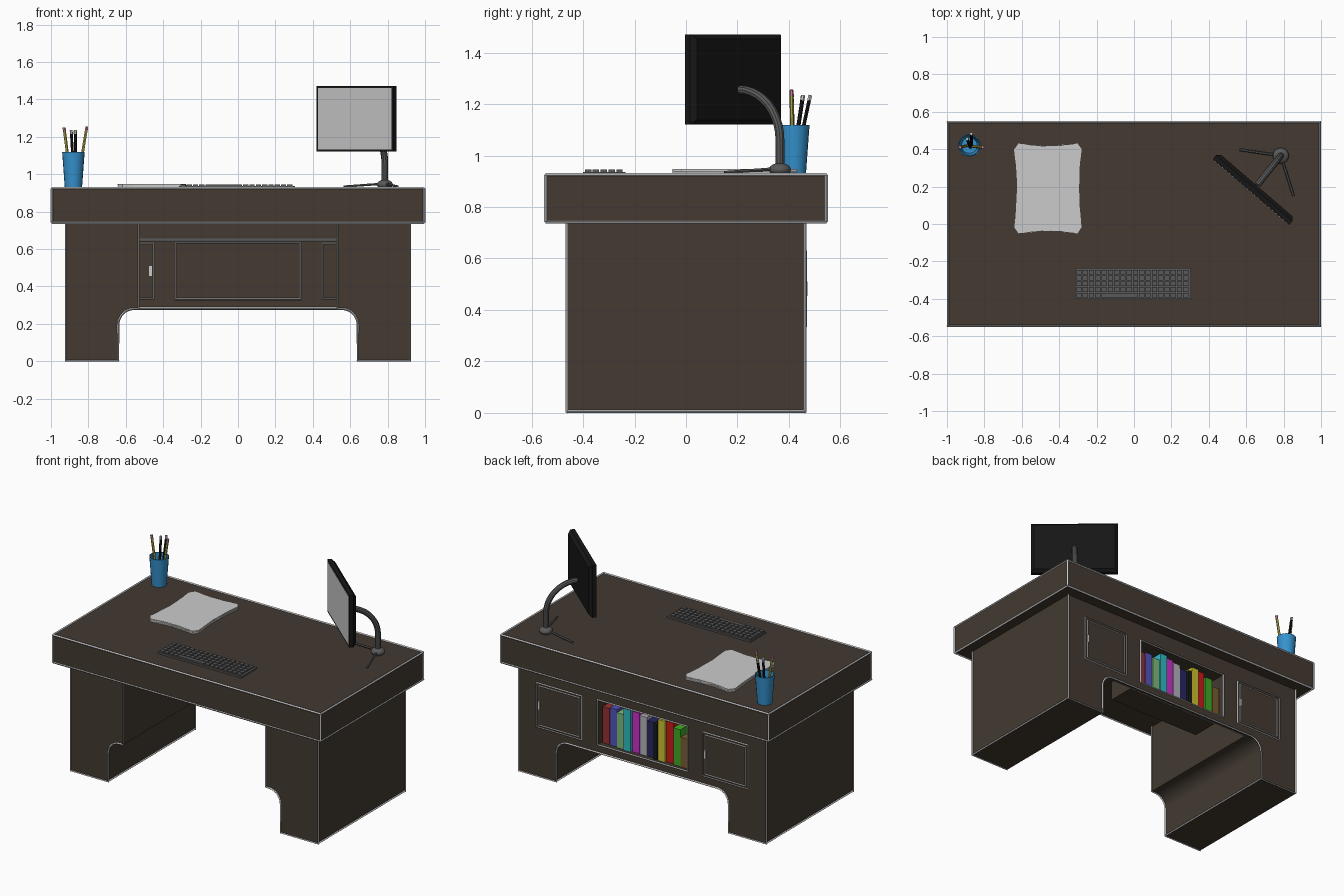
import bpy, bmesh, math, random
from mathutils import Vector

if "Cube" in bpy.data.objects:
    bpy.data.objects.remove(bpy.data.objects["Cube"])
random.seed(4)

def mat(name, r, g, b):
    m = bpy.data.materials.new(name)
    m.diffuse_color = (r, g, b, 1)
    m.use_nodes = True
    m.node_tree.nodes["Principled BSDF"].inputs["Base Color"].default_value = m.diffuse_color
    return m

WOOD = mat("dark_wood", .056, .042, .031)
BLACK = mat("black", .008, .008, .008)
METAL = mat("grey_metal", .1, .1, .1)
BLUE = mat("cup_blue", .035, .29, .62)
YELLOW = mat("pencil_yellow", .5, .45, .08)
PINK = mat("eraser_pink", .7, .25, .4)

def finish(o, name, m=None):
    o.name = name
    if m:
        o.data.materials.append(m)
    return o

def mesh_obj(name, bm, m=None):
    bmesh.ops.recalc_face_normals(bm, faces=bm.faces[:])
    me = bpy.data.meshes.new(name)
    bm.to_mesh(me)
    bm.free()
    o = bpy.data.objects.new(name, me)
    bpy.context.collection.objects.link(o)
    return finish(o, name, m)

def add_box(bm, x0, x1, y0, y1, z0, z1):
    vs = bmesh.ops.create_cube(bm, size=1)["verts"]
    for v in vs:
        v.co = ((x0 + x1) / 2 + v.co.x * (x1 - x0), (y0 + y1) / 2 + v.co.y * (y1 - y0),
                (z0 + z1) / 2 + v.co.z * (z1 - z0))
    return vs

def boxes(name, dims, m=None):
    bm = bmesh.new()
    for d in dims:
        add_box(bm, *d)
    return mesh_obj(name, bm, m)

def prism(name, pts, axis, a, b, m=None):
    """Extrude a 2D outline along y or z."""
    bm = bmesh.new()
    put = (lambda p, t: (p[0], t, p[1])) if axis == 'y' else (lambda p, t: (p[0], p[1], t))
    f = bm.faces.new([bm.verts.new(put(p, a)) for p in pts])
    ext = bmesh.ops.extrude_face_region(bm, geom=[f])["geom"]
    off = Vector((0, b - a, 0)) if axis == 'y' else Vector((0, 0, b - a))
    bmesh.ops.translate(bm, vec=off, verts=[v for v in ext if isinstance(v, bmesh.types.BMVert)])
    return mesh_obj(name, bm, m)

def tubes(name, paths, r, m=None, res=0, smooth=False):
    """paths: list of (points, closed)"""
    c = bpy.data.curves.new(name, 'CURVE')
    c.dimensions = '3D'
    c.bevel_depth, c.bevel_resolution, c.use_fill_caps = r, res, True
    for pts, closed in paths:
        s = c.splines.new('POLY')
        s.points.add(len(pts) - 1)
        for p, q in zip(s.points, pts):
            p.co = (*q, 1)
        s.use_cyclic_u = closed
    o = bpy.data.objects.new(name, c)
    bpy.context.collection.objects.link(o)
    bpy.ops.object.select_all(action='DESELECT')
    o.select_set(True)
    bpy.context.view_layer.objects.active = o
    bpy.ops.object.convert(target='MESH')
    o = bpy.context.object
    if smooth:
        bpy.ops.object.shade_smooth_by_angle()
    else:
        o.data.polygons.foreach_set("use_smooth", [False] * len(o.data.polygons))
    return finish(o, name, m)

def rect_xz(x0, x1, z0, z1, y):
    return ([(x0, y, z0), (x1, y, z0), (x1, y, z1), (x0, y, z1)], True)

# desk top with edge trim
boxes("desk_top", [(-.996, .996, -.546, .546, .742, .926)], WOOD)
X, Y = .994, .544
ring = [(-X, -Y), (X, -Y), (X, Y), (-X, Y)]
tubes("desk_top_trim", [([(x, y, z) for x, y in ring], True) for z in (.743, .925)]
      + [([(x, y, .743), (x, y, .925)], False) for x, y in ring], .008)

# pedestals: arched profile, mirrored
arc = [(.555 + .085 * math.sin(t), .195 + .085 * math.cos(t))
       for t in [i * math.pi / 16 for i in range(9)]]
prof = [(.92, 0.002), (.92, .742), (.53, .742), (.53, .28)] + arc + [(.64, 0.002)]
B = .462
for s, side in ((1, "right"), (-1, "left")):
    pts = [(s * x, z) for x, z in prof]
    prism(side + "_pedestal", pts, 'y', -B, B, WOOD)
    back = [p for i, p in enumerate(pts) if i not in (2, 3)]
    lines = [([(x, -B, z) for x, z in pts], True),
             ([(x, B, z) for x, z in back[2:] + back[:2]], False)]
    lines += [([(s * x, -B, .006), (s * x, B, .006)], False) for x in (.64, .92)]
    tubes(side + "_pedestal_trim", lines, .006)

# back panel around the open bookshelf
F = .435
boxes("back_panel", [(-.53, -.335, F, B, .28, .742), (.335, .53, F, B, .28, .742),
                     (-.335, .335, F, B, .28, .33), (-.335, .335, F, B, .635, .742)], WOOD)
tubes("back_panel_trim", [([(-.56, B, .28), (.56, B, .28)], False),
                          ([(-.53, F, .283), (.53, F, .283)], False),
                          ([(-.53, F, .65), (.53, F, .65)], False)], .006)
boxes("bookshelf_box", [(-.335, .335, .19, B, .325, .335), (-.335, .335, .19, B, .63, .64),
                        (-.34, -.33, .19, B, .325, .64), (.33, .34, .19, B, .325, .64),
                        (-.335, .335, .19, .2, .325, .64)], WOOD)
tubes("bookshelf_trim", [rect_xz(-.334, .334, .333, .635, y) for y in (.19, B)], .006)

# cabinet doors, showing on both faces of the panel
for x0, x1, hx, side in ((.45, .785, .765, "right"), (-.785, -.45, -.468, "left")):
    boxes(side + "_door", [(x0, x1, F - .004, B + .003, .335, .63)], WOOD)
    tubes(side + "_door_trim", [rect_xz(x0, x1, .335, .63, y) for y in (F - .004, B + .002)]
          + [rect_xz(x0 + .018, x1 - .018, .351, .614, B + .002)], .006)
    boxes(side + "_door_handle", [(hx - .007, hx + .007, F - .012, B + .011, .455, .51)])

# books
colours = [(.3, .03, .03), (.09, .09, .5), (.2, .5, .2), (.03, .5, .55), (.6, .03, .6), (.45, .45, .5),
           (.02, .02, .12), (.01, .01, .01), (.6, .55, .03), (.6, .01, .01), (.05, .4, .02), (.2, .11, .03)]
x = .322
for i, c in enumerate(colours):
    w = .03 if i == 7 else .056
    h = random.uniform(.23, .285) if i < 11 else .2
    boxes("book_%d" % (i + 1), [(x - w + .004, x, .22, .425 + random.uniform(0, .02), .336, .336 + h)],
          mat("book_cover_%d" % (i + 1), *c))
    x -= w

# monitor: casing tapering toward the back, light screen
bm = bmesh.new()
add_box(bm, -.27, .27, -.022, .005, -.175, .175)
for v in add_box(bm, -.27, .27, .005, .024, -.175, .175):
    if v.co.y > .02:
        v.co.x *= .93
        v.co.z *= .9
mon = mesh_obj("monitor_casing", bm, BLACK)
scr = boxes("monitor_screen", [(-.258, .258, -.0245, -.02, -.165, .165)])
for o in (mon, scr):
    o.location = (.64, .188, 1.296)
    o.rotation_euler.z = math.radians(-40.7)

# monitor arm, hub and feet
a, b = Vector((.785, .365, 0)), Vector((.66, .21, 0))
path = [(.785, .365, .94), (.785, .365, 1.03)]
for i in range(11):
    t = i / 10 * math.pi / 2
    p = a.lerp(b, 1 - math.cos(t))
    path.append((p.x, p.y, 1.06 + .195 * math.sin(t)))
tubes("monitor_arm", [(path, False)], .018, METAL, 3, True)
bpy.ops.mesh.primitive_uv_sphere_add(segments=20, ring_count=10, radius=1, location=(.785, .365, .945))
hub = finish(bpy.context.object, "monitor_stand_hub", METAL)
hub.scale = (.043, .043, .026)
bpy.ops.object.shade_smooth_by_angle()
tubes("monitor_stand_feet", [([(.785, .365, .95), (.565, .397, .934)], False),
                             ([(.785, .365, .95), (.853, .15, .934)], False)], .007, METAL, 1)

# keyboard with rows of keys
keys = [(-.315, .305, -.4, -.235, .926, .937)]
for r in range(5):
    y = -.393 + r * .0305
    k = 0
    while k < 18:
        n = 6 if (r == 0 and k == 4) else 1
        x = -.308 + k * .0336
        keys.append((x, x + .0336 * n - .006, y, y + .025, .936, .946))
        k += n
boxes("keyboard", keys, METAL)

# pile of loose sheets with curved-in edges
def sheet(j):
    pts = []
    half = [(-.19, -.25), (.19, -.25), (.19, .25), (-.19, .25)]
    for i in range(4):
        p, q = Vector(half[i]), Vector(half[(i + 1) % 4])
        inward = -(p + q).normalized()
        for k in range(1, 12):
            t = k / 12
            bow = .02 * math.sin(math.pi * t) + random.uniform(0, .004)
            w = p.lerp(q, t) + inward * bow
            pts.append((-.46 + w.x, .19 + w.y))
    return pts
for j in range(5):
    z = .927 + j * .0042
    prism("paper_sheet_%d" % (j + 1), sheet(j), 'z', z, z + .0036)

# pen cup: open turned shell
bm = bmesh.new()
prev = None
N = 20
rings = []
for r, z in ((.046, .927), (.06, 1.118), (.055, 1.118), (.042, .935)):
    rings.append([bm.verts.new((-.88 + r * math.cos(6.28318 * i / N), .42 + r * math.sin(6.28318 * i / N), z))
                  for i in range(N)])
for p, q in zip(rings, rings[1:]):
    for i in range(N):
        bm.faces.new((p[i], p[(i + 1) % N], q[(i + 1) % N], q[i]))
bm.faces.new(rings[0])
bm.faces.new(rings[-1])
mesh_obj("pen_cup", bm, BLUE)
bpy.context.view_layer.objects.active = bpy.data.objects["pen_cup"]
bpy.ops.object.select_all(action='DESELECT')
bpy.data.objects["pen_cup"].select_set(True)
bpy.ops.object.shade_smooth_by_angle()

# pencils and pens leaning in the cup
for i, (foot, top, m, tip) in enumerate((
        ((-.89, .42, .94), (-.93, .41, 1.25), YELLOW, PINK), ((-.86, .415, .94), (-.808, .41, 1.255), YELLOW, PINK),
        ((-.875, .41, .94), (-.892, .455, 1.235), BLACK, None), ((-.87, .42, .94), (-.87, .483, 1.235), BLACK, None))):
    f, t = Vector(foot), Vector(top)
    mid = f.lerp(t, .93)
    tubes("pencil_%d" % (i + 1), [([f, mid], False)], .008, m, 1)
    tubes("pencil_end_%d" % (i + 1), [([mid, t], False)], .0085, tip, 1)
